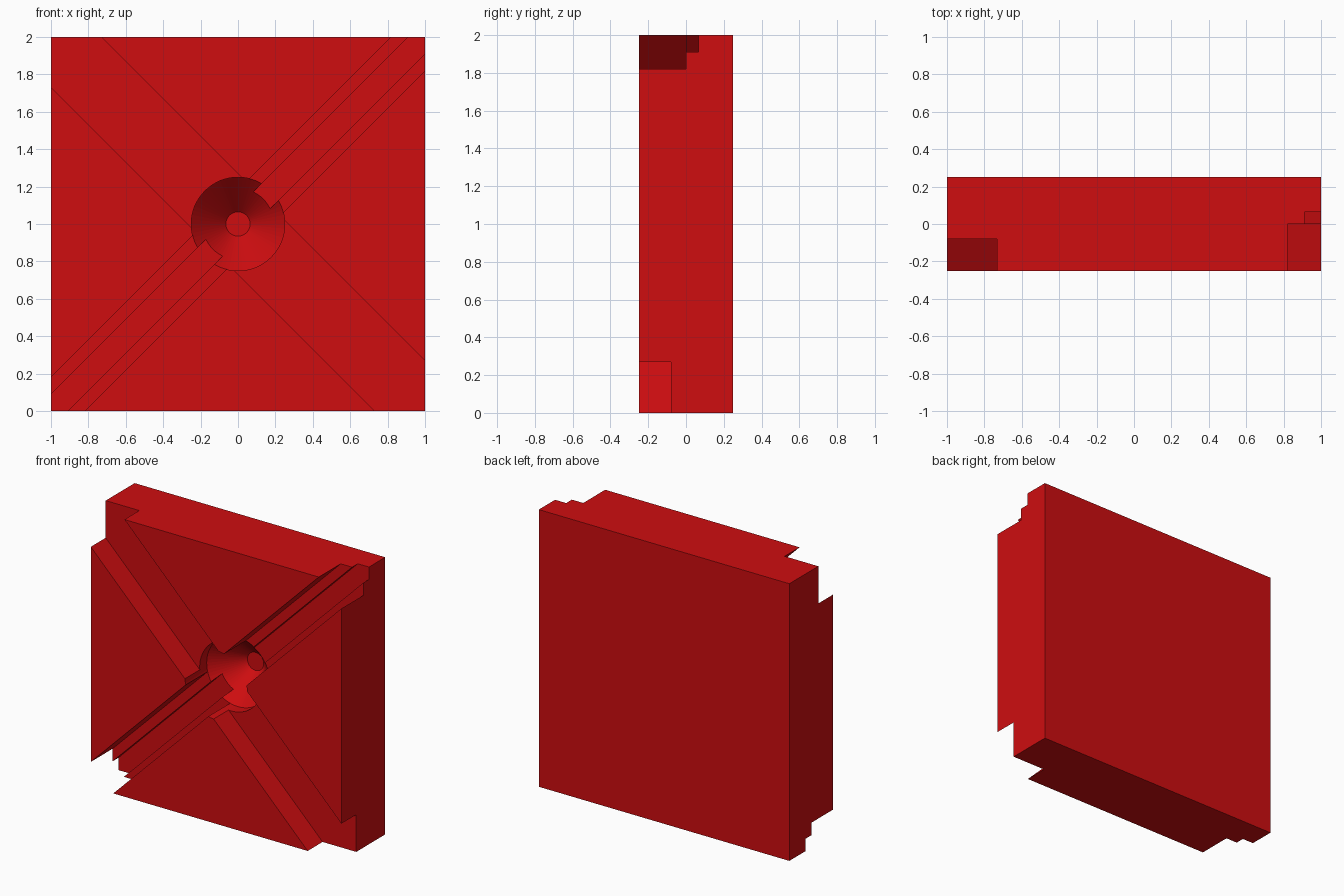
import bpy, bmesh, math
from mathutils import Vector, Matrix

if "Cube" in bpy.data.objects:
    bpy.data.objects.remove(bpy.data.objects["Cube"], do_unlink=True)

RED = (0.62, 0.004, 0.005, 1.0)
red = bpy.data.materials.new("red")
red.use_nodes = True
red.diffuse_color = RED
red.node_tree.nodes["Principled BSDF"].inputs["Base Color"].default_value = RED

CENTRE = Vector((0, 0, 1))
FRONT, OUT = -0.25, -0.5        # front face depth, and a depth in front of it


def finish(name, bm):
    bmesh.ops.recalc_face_normals(bm, faces=bm.faces)
    mesh = bpy.data.meshes.new(name)
    bm.to_mesh(mesh)
    bm.free()
    mesh.materials.append(red)
    obj = bpy.data.objects.new(name, mesh)
    bpy.context.collection.objects.link(obj)
    return obj


def groove(name, half_profile, angle):
    """Cutter: mirrored (half width, depth) profile swept along a diagonal."""
    profile = half_profile + [(-u, y) for u, y in reversed(half_profile)]
    along = Vector((math.cos(angle), 0, math.sin(angle)))
    across = Vector((-math.sin(angle), 0, math.cos(angle)))
    bm = bmesh.new()
    verts = [bm.verts.new(CENTRE - along * 2 + across * u + Vector((0, y, 0)))
             for u, y in profile]
    face = bm.faces.new(verts)
    new = bmesh.ops.extrude_face_region(bm, geom=[face])["geom"]
    bmesh.ops.translate(bm, vec=along * 4,
                        verts=[g for g in new if isinstance(g, bmesh.types.BMVert)])
    return finish(name, bm)


def lathe(name, profile, steps=64):
    """Cutter: (radius, depth) profile turned around the y axis."""
    bm = bmesh.new()
    verts = [bm.verts.new(CENTRE + Vector((r, y, 0))) for r, y in profile]
    edges = [bm.edges.new(pair) for pair in zip(verts, verts[1:])]
    bmesh.ops.spin(bm, geom=verts + edges, cent=CENTRE, axis=(0, 1, 0),
                   angle=math.tau, steps=steps, use_duplicate=False)
    bmesh.ops.remove_doubles(bm, verts=bm.verts, dist=1e-5)
    return finish(name, bm)


# Square slab
bm = bmesh.new()
bmesh.ops.create_cube(bm, size=1, matrix=Matrix.Translation(CENTRE)
                      @ Matrix.Diagonal((2, 0.5, 2, 1)))
slab = finish("grooved_slab", bm)

# Shallow wide groove, deep stepped groove, and central funnel socket
cutters = [
    groove("wide_groove", [(0.19, OUT), (0.19, -0.08)], -math.pi / 4),
    groove("stepped_groove", [(0.127, OUT), (0.127, 0.0), (0.063, 0.0), (0.063, 0.065)],
           math.pi / 4),
    lathe("funnel_socket", [(0, OUT), (0.25, OUT), (0.25, 0.0), (0.065, 0.2), (0, 0.2)]),
]
bpy.context.view_layer.objects.active = slab
for cutter in cutters:
    cutter.hide_render = True
    mod = slab.modifiers.new(cutter.name, "BOOLEAN")
    mod.operation = "DIFFERENCE"
    mod.solver = "EXACT"
    mod.object = cutter
    bpy.ops.object.modifier_apply(modifier=mod.name)
    bpy.data.objects.remove(cutter, do_unlink=True)
